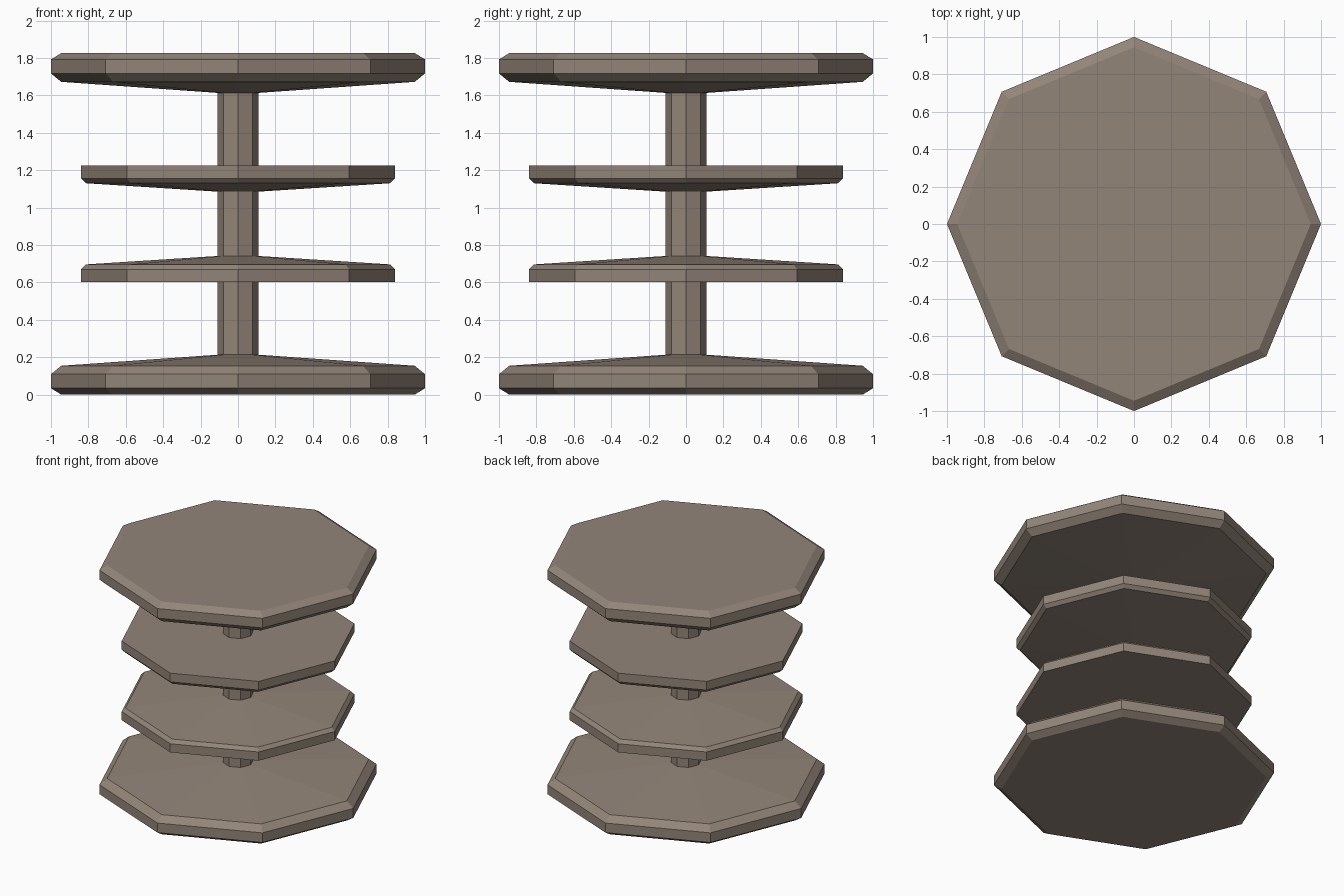
import bpy, bmesh, math

if "Cube" in bpy.data.objects:
    bpy.data.objects.remove(bpy.data.objects["Cube"])

SIDES = 8
HEIGHT = 1.826
CORE = 0.11

wood = bpy.data.materials.new("brown_wood")
wood.diffuse_color = (0.29, 0.235, 0.19, 1)
wood.use_nodes = True
wood.node_tree.nodes["Principled BSDF"].inputs["Base Color"].default_value = wood.diffuse_color


def lathe(name, profile):
    """Eight-sided solid from (radius, z) points listed bottom to top."""
    bm = bmesh.new()
    rings = [[bm.verts.new((r * math.cos(math.tau * i / SIDES),
                            r * math.sin(math.tau * i / SIDES), z))
              for i in range(SIDES)] for r, z in profile]
    for low, high in zip(rings, rings[1:]):
        for i in range(SIDES):
            j = (i + 1) % SIDES
            bm.faces.new((low[i], low[j], high[j], high[i]))
    bm.faces.new(rings[0][::-1])
    bm.faces.new(rings[-1])
    mesh = bpy.data.meshes.new(name)
    bm.to_mesh(mesh)
    bm.free()
    mesh.materials.append(wood)
    obj = bpy.data.objects.new(name, mesh)
    bpy.context.collection.objects.link(obj)
    return obj


def flipped(profile):
    """Same profile mirrored about mid height."""
    return [(r, HEIGHT - z) for r, z in reversed(profile)]


# End flanges: chamfered rim, sloping in towards the core
flange = [(0.945, 0), (1, 0.034), (1, 0.109), (0.945, 0.154), (CORE, 0.213)]
lathe("bottom_flange", flange)
lathe("top_flange", flipped(flange))

# Inner discs: flat on the outer side, sloping on the inner side
disc = [(0.84, 0.602), (0.84, 0.67), (0.813, 0.696), (CORE, 0.741)]
lathe("lower_disc", disc)
lathe("upper_disc", flipped(disc))

# Core segments between the discs
lower_core = [(CORE, 0.213), (CORE, 0.602)]
lathe("lower_core", lower_core)
lathe("middle_core", [(CORE, 0.741), (CORE, HEIGHT - 0.741)])
lathe("upper_core", flipped(lower_core))
